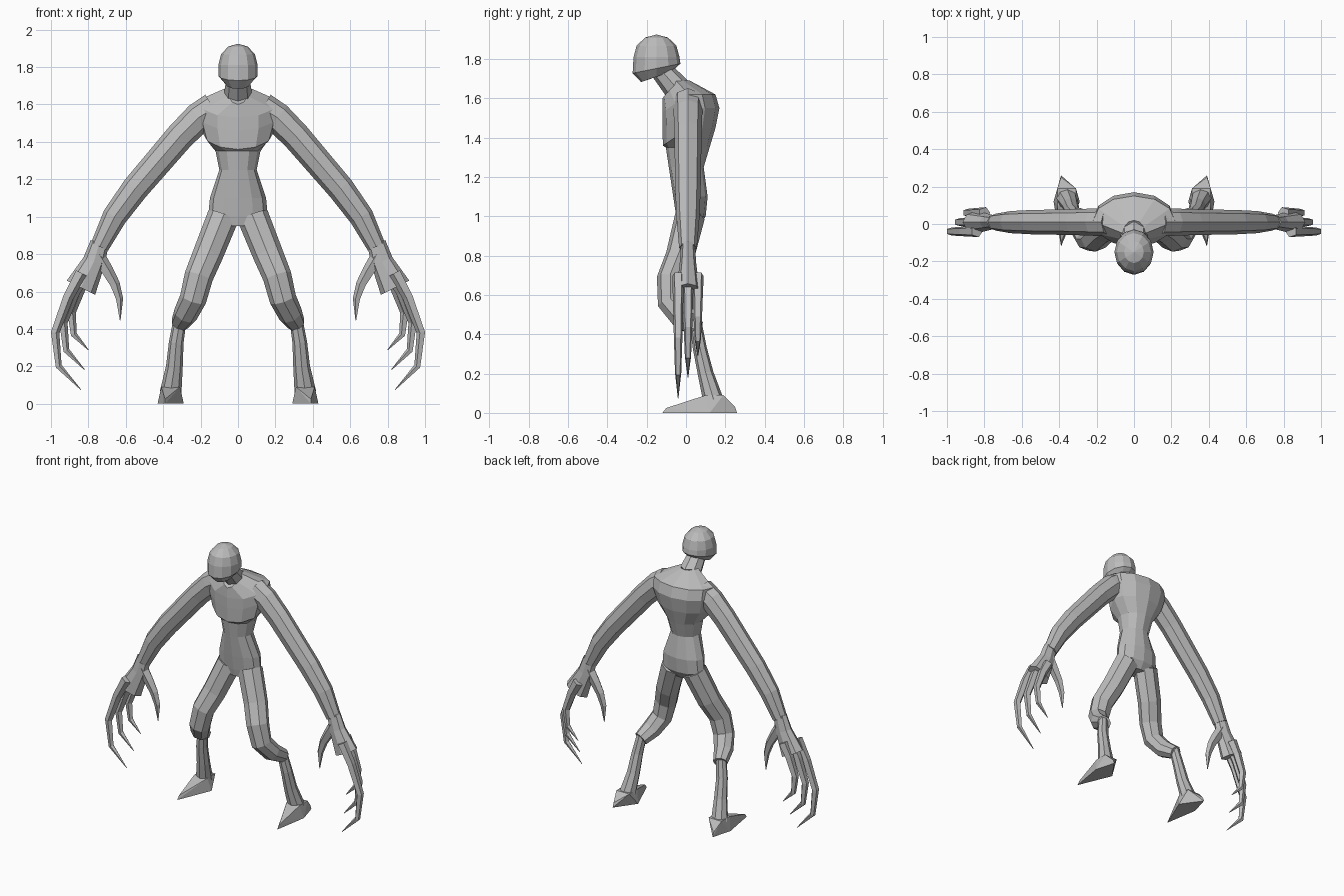
import bpy, bmesh
from math import sin, cos, pi, sqrt
from mathutils import Vector

cube = bpy.data.objects.get("Cube")
if cube:
    bpy.data.objects.remove(cube)

grey = (0.5, 0.5, 0.5, 1)
skin = bpy.data.materials.new("grey_skin")
skin.use_nodes = True
skin.diffuse_color = grey
skin.node_tree.nodes["Principled BSDF"].inputs["Base Color"].default_value = grey


def finish(bm, name, side=1):
    """Place the mesh on the wanted side as a flat shaded object."""
    for vert in bm.verts:
        vert.co.x *= side
    bmesh.ops.recalc_face_normals(bm, faces=bm.faces)
    mesh = bpy.data.meshes.new(name)
    bm.to_mesh(mesh)
    bm.free()
    mesh.materials.append(skin)
    bpy.context.collection.objects.link(bpy.data.objects.new(name, mesh))


def loft(name, rings, side=1):
    """Skin a list of point rings and cap both ends."""
    bm = bmesh.new()
    loops = [[bm.verts.new(point) for point in ring] for ring in rings]
    for lower, upper in zip(loops, loops[1:]):
        for i in range(len(lower)):
            bm.faces.new((lower[i - 1], lower[i], upper[i], upper[i - 1]))
    bm.faces.new(loops[0])
    bm.faces.new(loops[-1])
    finish(bm, name, side)


def circle(count):
    """Cosine and sine pairs around a ring."""
    return [(cos(2 * pi * i / count), sin(2 * pi * i / count)) for i in range(count)]


def limb(name, path, start, end, count=8, side=1, flatness=0.9):
    """Loft rings square to a path, easing the half width from start to end."""
    points = [Vector(point) for point in path]
    last = len(points) - 1
    rings = []
    for i, point in enumerate(points):
        along = (points[min(i + 1, last)] - points[max(i - 1, 0)]).normalized()
        back = Vector((0, 1, 0))
        deep = (back - along * back.dot(along)).normalized()
        wide = deep.cross(along)
        radius = end + (start - end) * sqrt(1 - i / last)
        rings.append([point + (wide * c + deep * s * flatness) * radius
                      for c, s in circle(count)])
    loft(name, rings, side)


# Torso: height, half width and back depth; the front leans out with height
# and the chest plates droop towards the middle
levels = [(0.95, 0.07, 0.07), (1, 0.16, 0.1), (1.1, 0.15, 0.11),
          (1.25, 0.1, 0.09), (1.35, 0.12, 0.12), (1.45, 0.19, 0.15),
          (1.55, 0.22, 0.17), (1.62, 0.22, 0.15), (1.69, 0.06, 0.02)]
rings = []
for height, half_width, back in levels:
    front = max(-0.12, -0.05 - 0.15 * (height - 1))
    droop = 0.09 if height > 1.4 else 0
    middle, reach = (back + front) / 2, (back - front) / 2
    rings.append([(half_width * c, middle + reach * s, height - droop * max(0, -s))
                  for c, s in circle(12)])
loft("torso", rings)

# Neck leaning forwards
limb("neck", [(0, -0.02, 1.62), (0, -0.14, 1.76)], 0.08, 0.06)

# Head: a sphere with a squared, flat jaw that hangs lower at the front
bm = bmesh.new()
bmesh.ops.create_uvsphere(bm, u_segments=12, v_segments=6, radius=1)
for vert in bm.verts:
    jaw = max(0, -vert.co.z)
    x = 0.105 * vert.co.x * (1 + 0.3 * jaw)
    y = 0.117 * vert.co.y * (1 + 0.4 * jaw)
    z = 0.115 * max(vert.co.z, -0.87)
    vert.co = (x, y - 0.15, z + 0.4 * y * jaw + 1.81)
finish(bm, "head")

for label, side in (("left_", 1), ("right_", -1)):
    # Arm down to the wrist, then the widening palm
    arm = [(0.13, 1.58), (0.21, 1.53), (0.31, 1.43), (0.55, 1.15), (0.66, 1), (0.74, 0.84)]
    palm = [(0.74, 0.86), (0.77, 0.76), (0.84, 0.62)]
    thumb = [(0.75, 0.79), (0.7, 0.71), (0.66, 0.64), (0.635, 0.56), (0.63, 0.445)]
    limb(label + "arm", [(x, 0.01, z) for x, z in arm], 0.085, 0.05, side=side)
    limb(label + "palm", [(x, 0.01, z) for x, z in palm], 0.05, 0.085, side=side, flatness=0.7)
    limb(label + "thumb", [(x, 0.01, z) for x, z in thumb], 0.04, 0.002, 5, side)

    # Hooked fingers, each shorter than the one in front of it
    hook = [(0, 0), (0.07, 0.13), (0.14, 0.32), (0.12, 0.5), (0, 0.625)]
    for i, part in enumerate(("front", "middle", "back")):
        size = 1 - 0.17 * i
        path = [(0.84 - 0.02 * i + size * out, 0.05 * i - 0.04, 0.7 - size * down)
                for out, down in hook]
        limb(label + part + "_finger", path, 0.035, 0.002, 5, side)

    # Thigh bowing forwards then back to the hock, and the flaring shin
    limb(label + "thigh", [(0.08, 0.02, 1), (0.16, -0.03, 0.8), (0.21, -0.08, 0.68),
                           (0.24, -0.08, 0.56), (0.28, -0.02, 0.48), (0.31, 0.06, 0.43)],
         0.085, 0.05, side=side)
    limb(label + "shin", [(0.31, 0.05, 0.45), (0.33, 0.07, 0.33), (0.34, 0.1, 0.2),
                          (0.36, 0.14, 0.06)], 0.035, 0.058, side=side)

    # Wedge foot with pointed toe and heel
    bm = bmesh.new()
    corners = [(0.39, -0.12, 0), (0.39, -0.1, 0.025), (0.39, 0.26, 0), (0.39, 0.25, 0.03)]
    corners += [(x, 0.12, 0) for x in (0.29, 0.43)]
    corners += [(x, y, 0.09) for x in (0.31, 0.41) for y in (0.1, 0.19)]
    for corner in corners:
        bm.verts.new(corner)
    bmesh.ops.convex_hull(bm, input=bm.verts)
    finish(bm, label + "foot", side)
